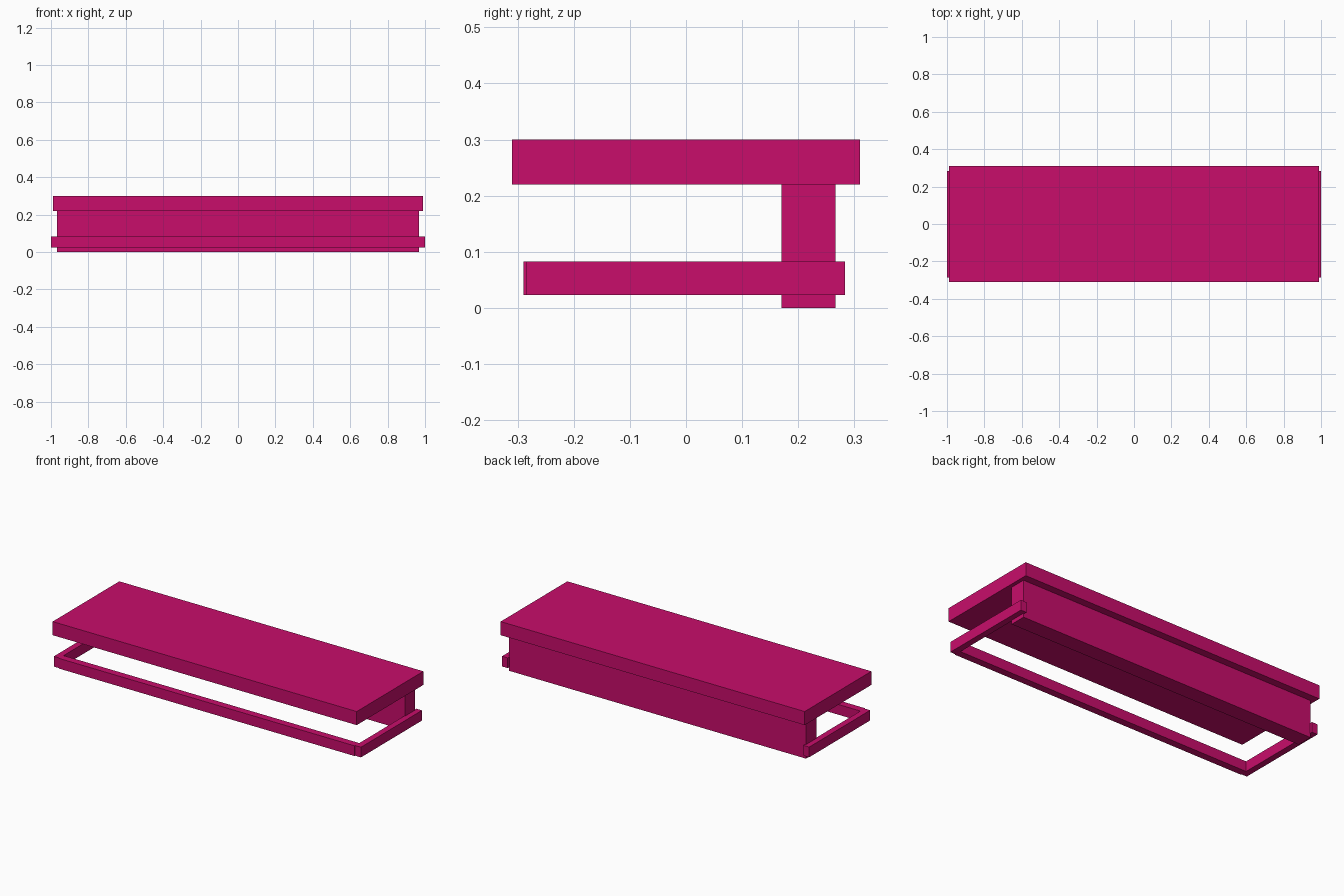
import bpy

cube = bpy.data.objects.get("Cube")
if cube:
    bpy.data.objects.remove(cube, do_unlink=True)

# Single magenta finish
COLOUR = (0.58, 0.004, 0.147, 1.0)
magenta = bpy.data.materials.new("magenta")
magenta.use_nodes = True
magenta.diffuse_color = COLOUR
magenta.node_tree.nodes["Principled BSDF"].inputs["Base Color"].default_value = COLOUR


def box(name, low, high):
    """Flat-sided box between two opposite corners."""
    bpy.ops.mesh.primitive_cube_add(size=1)
    ob = bpy.context.object
    ob.name = name
    ob.location = [(a + b) / 2 for a, b in zip(low, high)]
    ob.scale = [b - a for a, b in zip(low, high)]
    bpy.ops.object.transform_apply(location=True, rotation=False, scale=True)
    ob.data.materials.append(magenta)
    return ob


# Overhanging top slab and the rear body that carries it
box("top_slab", (-0.99, -0.31, 0.22), (0.99, 0.31, 0.30))
box("rear_body", (-0.968, 0.17, 0), (0.968, 0.266, 0.222))

# Low rail frame: front rail between two side rails
RAIL_LOW, RAIL_HIGH = 0.023, 0.083
box("front_rail", (-0.963, -0.29, RAIL_LOW), (0.963, -0.247, RAIL_HIGH))
for name, x0, x1 in (("right_rail", -1, -0.963), ("left_rail", 0.963, 1)):
    box(name, (x0, -0.285, RAIL_LOW), (x1, 0.283, RAIL_HIGH))
